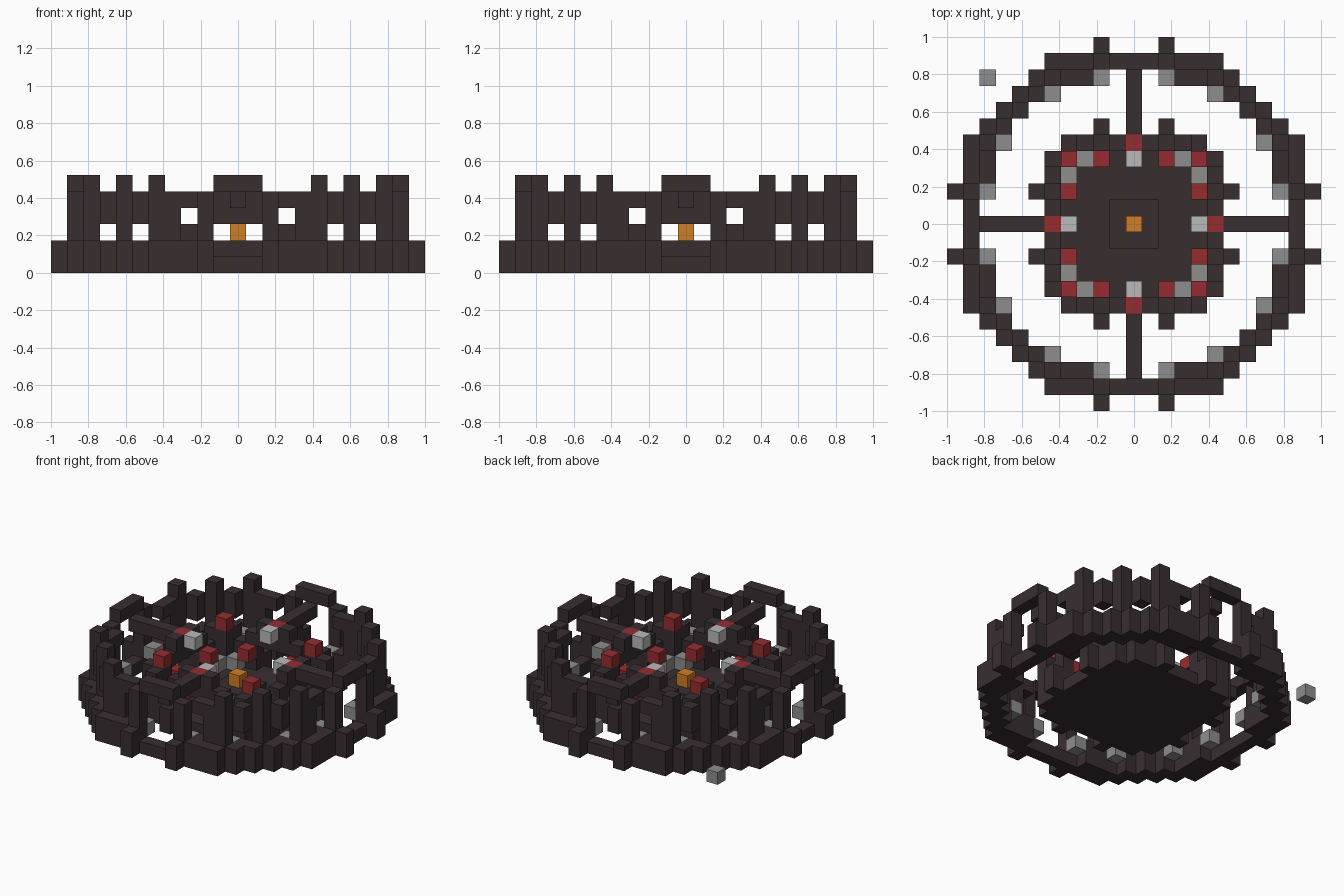
import bpy
import bmesh
from mathutils import Vector

old = bpy.data.objects.get("Cube")
if old:
    bpy.data.objects.remove(old, do_unlink=True)

UNIT = 2 / 23  # edge length of one block


def material(name, rgb):
    mat = bpy.data.materials.new(name)
    mat.use_nodes = True
    color = (*rgb, 1)
    mat.diffuse_color = color
    bsdf = next(n for n in mat.node_tree.nodes if n.type == "BSDF_PRINCIPLED")
    bsdf.inputs["Base Color"].default_value = color
    return mat


DARK = material("dark stone", (0.04, 0.027, 0.03))
GRAY = material("mid gray", (0.27, 0.27, 0.27))
LIGHT = material("light gray", (0.49, 0.49, 0.49))
RED = material("deep red", (0.3, 0.027, 0.03))
ORANGE = material("amber", (0.62, 0.21, 0.018))


def column(x, y, levels):
    return {(x, y, z) for z in levels}


def eightfold(cells):
    """Repeat the cells by mirroring in x, y and the diagonal."""
    out = set()
    for x, y, z in cells:
        for a, b in ((x, y), (y, x)):
            out |= {(sx * a, sy * b, z) for sx in (-1, 1) for sy in (-1, 1)}
    return out


def blocks(name, cells, mat):
    """Make one mesh from grid blocks, keeping only the outer faces."""
    bm = bmesh.new()
    for cell in cells:
        for axis in range(3):
            for sign in (-1, 1):
                n = Vector((0, 0, 0))
                n[axis] = sign
                c = Vector(cell)
                if tuple(int(v) for v in c + n) in cells:
                    continue
                u = Vector((0, 0, 0))
                u[(axis + 1) % 3] = 0.5
                v = n.cross(u)
                mid = c + n / 2 + Vector((0, 0, 0.5))
                corners = (mid - u - v, mid + u - v, mid + u + v, mid - u + v)
                bm.faces.new([bm.verts.new(p * UNIT) for p in corners])
    bmesh.ops.remove_doubles(bm, verts=bm.verts, dist=UNIT / 100)
    mesh = bpy.data.meshes.new(name)
    bm.to_mesh(mesh)
    bm.free()
    mesh.materials.append(mat)
    obj = bpy.data.objects.new(name, mesh)
    bpy.context.collection.objects.link(obj)


BASE = range(2)
WALL = range(5)
POST = range(6)

# Outer ring: low stepped footing with buttresses
footing = column(2, 11, BASE)
for x, y in ((3, 10), (4, 10), (5, 10), (6, 9), (7, 8)):
    footing |= column(x, y, BASE)
blocks("outer_footing", eightfold(footing), DARK)

# Outer ring: walls with windows, tall posts and four gates
outer = column(2, 10, WALL) | column(4, 9, WALL)
outer |= column(3, 9, (0, 1, 4)) | column(6, 8, (0, 1, 3, 4))
outer |= column(5, 9, POST) | column(7, 7, POST)
for x in (0, 1):
    outer |= column(x, 10, (0, 5))
blocks("outer_wall", eightfold(outer), DARK)

# Four high bridges between the rings
bridge = {(0, y, 4) for y in range(6, 10)}
blocks("bridges", eightfold(bridge), DARK)

# Inner keep: walls, gates, notches, buttresses and corner posts
keep = column(2, 5, range(4)) | column(4, 5, range(4)) | column(4, 4, range(4))
keep |= column(3, 5, range(3)) | column(2, 6, BASE)
keep |= column(0, 5, (0, 3)) | column(1, 5, (0, 3, 4))
blocks("inner_wall", eightfold(keep), DARK)

# Courtyard floor inside the keep, leaving out the corner posts
floor = {(x, y, 0) for x in range(-4, 5) for y in range(-4, 5)
         if not abs(x) == abs(y) == 4}
blocks("courtyard_floor", floor, DARK)

# Pedestal with the flame block
pedestal = {(x, y, 1) for x in range(-1, 2) for y in range(-1, 2)}
blocks("pedestal", pedestal, DARK)
blocks("flame_block", {(0, 0, 2)}, ORANGE)

# Coloured blocks fixed to the walls
blocks("corner_caps", eightfold({(4, 4, 4)}), RED)
blocks("gate_caps", eightfold({(0, 5, 4)}), RED)
blocks("red_wall_blocks", eightfold({(2, 4, 2)}), RED)
blocks("light_gate_blocks", eightfold({(0, 4, 4)}), LIGHT)
blocks("inner_gray_blocks", eightfold({(3, 4, 1)}), GRAY)
blocks("outer_gray_blocks", eightfold({(2, 9, 1), (5, 8, 1)}), GRAY)

# Single loose block outside the ring
blocks("loose_block", {(-9, 9, 0)}, GRAY)
